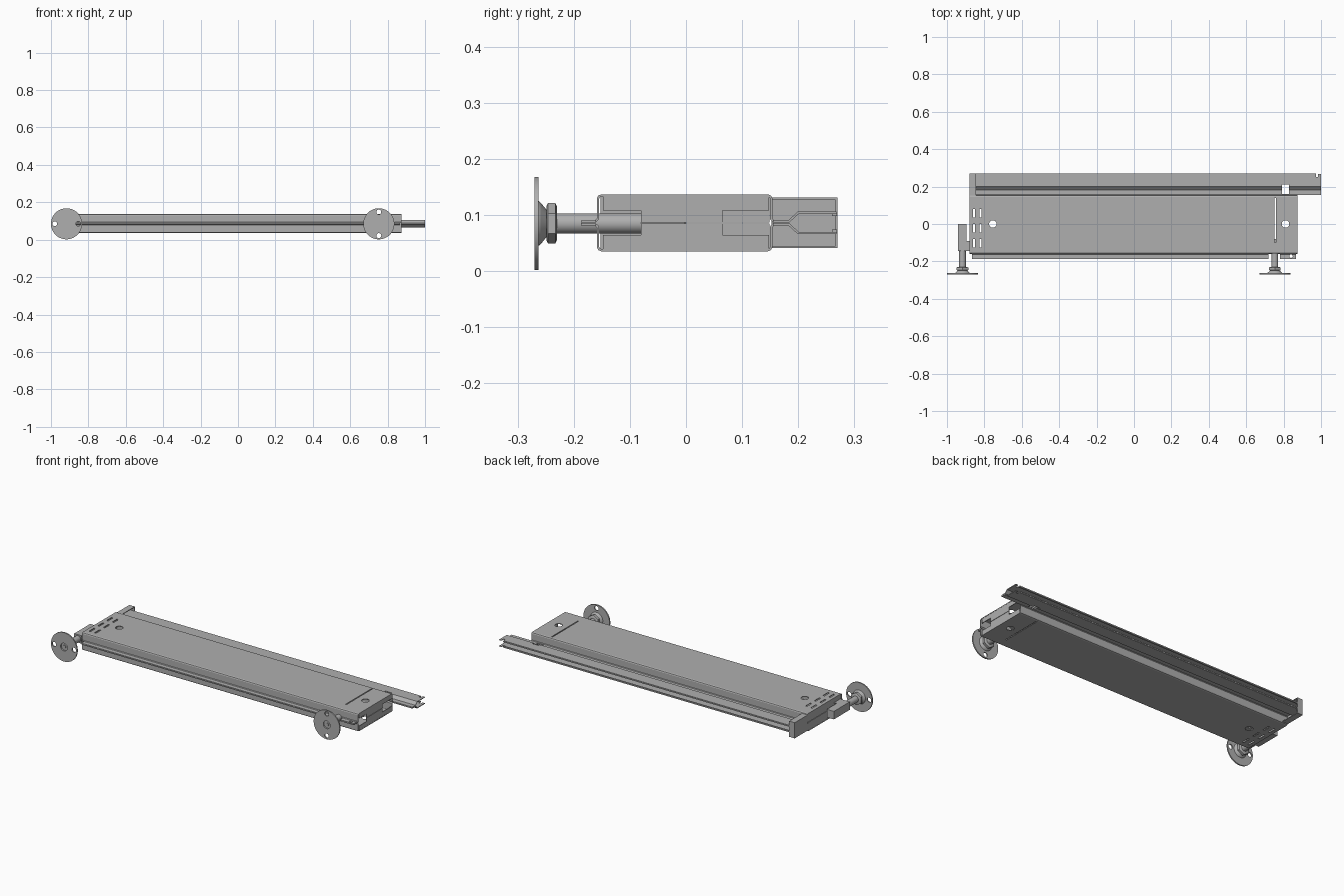
import bpy, bmesh
from math import pi
from mathutils import Matrix, Vector

cube = bpy.data.objects.get("Cube")
if cube:
    bpy.data.objects.remove(cube, do_unlink=True)

ZC = 0.086      # height of the seam between the two sheet halves
T = 0.004       # sheet thickness

steel = bpy.data.materials.new("grey_steel")
steel.use_nodes = True
steel.diffuse_color = (0.43, 0.43, 0.43, 1)
steel.node_tree.nodes["Principled BSDF"].inputs["Base Color"].default_value = (0.43, 0.43, 0.43, 1)


def make(name, bm):
    bmesh.ops.recalc_face_normals(bm, faces=bm.faces)
    mesh = bpy.data.meshes.new(name)
    bm.to_mesh(mesh)
    bm.free()
    ob = bpy.data.objects.new(name, mesh)
    bpy.context.collection.objects.link(ob)
    mesh.materials.append(steel)
    return ob


def add_box(bm, x, y, z):
    size = Vector((x[1] - x[0], y[1] - y[0], z[1] - z[0]))
    mid = Vector((sum(x), sum(y), sum(z))) / 2
    bmesh.ops.create_cube(bm, size=1, matrix=Matrix.Translation(mid) @ Matrix.Diagonal(size).to_4x4())


def boxes(name, *ranges):
    bm = bmesh.new()
    for r in ranges:
        add_box(bm, *r)
    return make(name, bm)


def add_cone(bm, x, z, y0, y1, r0, r1, seg=40):
    # Cone frustum running along y, r0 at y0 and r1 at y1
    m = Matrix.Translation((x, (y0 + y1) / 2, z)) @ Matrix.Rotation(-pi / 2, 4, 'X')
    bmesh.ops.create_cone(bm, cap_ends=True, segments=seg, radius1=r0, radius2=r1, depth=y1 - y0, matrix=m)


def bake(ob):
    # Replace the mesh by its modified result
    dg = bpy.context.evaluated_depsgraph_get()
    ob.data = bpy.data.meshes.new_from_object(ob.evaluated_get(dg))
    ob.modifiers.clear()


def cut(ob, cutters):
    for c in cutters:
        mod = ob.modifiers.new("cut", 'BOOLEAN')
        mod.operation, mod.solver, mod.object = 'DIFFERENCE', 'EXACT', c
    bake(ob)


def discard(cutters):
    for c in cutters:
        bpy.data.objects.remove(c, do_unlink=True)


def sheet(name, profile, x0, x1, side):
    # Folded sheet: profile of (y, height from seam) extruded along x
    bm = bmesh.new()
    a, b = ([bm.verts.new((x, y, ZC + side * h)) for y, h in profile] for x in (x0, x1))
    for i in range(len(profile) - 1):
        bm.faces.new((a[i], a[i + 1], b[i + 1], b[i]))
    ob = make(name, bm)
    mod = ob.modifiers.new("thickness", 'SOLIDIFY')
    mod.thickness, mod.offset, mod.use_even_offset = T, 0, True
    bake(ob)
    return ob


def hole(x, y, r):
    bm = bmesh.new()
    bmesh.ops.create_cone(bm, cap_ends=True, segments=24, radius1=r, radius2=r, depth=1,
                          matrix=Matrix.Translation((x, y, ZC)))
    return make("hole_cutter", bm)


# Long hollow body: two folded halves with a front lip
body = [(-0.187, 0.0024), (-0.162, 0.0024), (-0.157, 0.007), (-0.157, 0.043), (-0.155, 0.047),
        (-0.15, 0.049), (0.145, 0.049), (0.15, 0.047), (0.152, 0.043), (0.152, 0.007),
        (0.156, 0.0024), (0.16, 0.0024)]
full = (0, 0.3)
body_cutters = [
    hole(-0.755, 0, 0.02), hole(0.81, 0, 0.02), hole(0.84, -0.172, 0.009),
    boxes("lip_cutter", *[(x, (-0.3, -0.161), full) for x in ((-0.95, -0.865), (0.72, 0.78), (0.865, 0.95))]),
    boxes("slot_cutter", ((0.752, 0.758), (-0.1, 0.14), full)),
    boxes("vent_cutter", *[((x, x + 0.01), (y, y + 0.045), full)
                           for x in (-0.86, -0.825) for y in (-0.125, -0.045, 0.035)]),
]

# Rear rail: the halves run together, then fork into an open channel
rail = [(0.155, 0.0024), (0.183, 0.0024), (0.2, 0.018), (0.268, 0.018)]
rail_cutters = [boxes("notch_cutter", ((0.79, 0.83), (0.1, 0.21), full)),
                boxes("end_cutter", ((0.974, 0.985), (0.25, 0.3), full))]

for side, label in ((1, "upper"), (-1, "lower")):
    cut(sheet(label + "_body", body, -0.88, 0.875, side), body_cutters)
    cut(sheet(label + "_rail", rail, -0.875, 1.0, side), rail_cutters)
    # Hem at the edge of the rail
    h = ZC + side * 0.0145
    boxes(label + "_rail_hem", ((-0.87, 0.974), (0.26, 0.2695), (h - 0.0025, h + 0.0025)))
    # End flaps of the body, with openings at both corners
    near, mid, far = (ZC + side * k for k in (0.001, 0.022, 0.048))
    low, high = sorted((near, mid)), sorted((mid, far))
    boxes(label + "_end_flap", ((0.87, 0.874), (-0.148, 0.148), high), ((0.87, 0.874), (-0.08, 0.065), low))
    boxes(label + "_left_end", ((-0.879, -0.875), (-0.152, 0.149), sorted((near, far))))
discard(body_cutters + rail_cutters)


# Channel brackets at the left end, open towards the body
def channel(name, x, y, z):
    boxes(name, ((x[0], x[0] + T), y, z), (x, y, (z[0], z[0] + T)), (x, y, (z[1] - T, z[1])),
          (x, (y[1] - T, y[1]), z))


channel("rail_end_cap", (-0.88, -0.845), (0.152, 0.27), (0.041, 0.131))
channel("foot_bracket", (-0.94, -0.895), (-0.145, 0), (0.063, 0.109))
boxes("foot_bracket_front", ((-0.94, -0.895), (-0.145, -0.141), (0.063, 0.109)))
boxes("foot_bracket_tab", ((-0.9, -0.875), (-0.145, -0.09), (0.063, 0.067)),
      ((-0.9, -0.875), (-0.145, -0.09), (0.105, 0.109)))


# Adjustable feet: drilled disc, hub, hex nut and post
def foot(label, x, post_end, offsets):
    z = 0.085
    bm = bmesh.new()
    add_cone(bm, x, z, -0.27, -0.263, 0.083, 0.083, 64)
    disc = make(label + "_foot_disc", bm)
    bm = bmesh.new()
    for dx, dz in offsets:
        add_cone(bm, x + dx, z + dz, -0.3, -0.25, 0.013, 0.013, 24)
    add_cone(bm, x, z, -0.3, -0.25, 0.022, 0.022, 32)
    drill = make("drill_cutter", bm)
    cut(disc, [drill])
    discard([drill])
    parts = {"hub": [(-0.263, -0.259, 0.04, 0.037, 40), (-0.259, -0.245, 0.037, 0.02, 40)],
             "nut": [(-0.249, -0.246, 0.03, 0.036, 6), (-0.246, -0.233, 0.036, 0.036, 6),
                     (-0.233, -0.23, 0.036, 0.03, 6)],
             "post": [(-0.245, post_end, 0.018, 0.018, 32)],
             "screw": [(-0.268, -0.26, 0.009, 0.009, 20)]}
    made = [disc]
    for part, steps in parts.items():
        bm = bmesh.new()
        for y0, y1, r0, r1, seg in steps:
            add_cone(bm, x, z, y0, y1, r0, r1, seg)
        made.append(make(f"{label}_foot_{part}", bm))
    for ob in made:
        bpy.ops.object.select_all(action='DESELECT')
        ob.select_set(True)
        bpy.context.view_layer.objects.active = ob
        bpy.ops.object.shade_smooth_by_angle()


foot("right", -0.917, -0.1, [(-0.063, 0), (0.063, 0)])
foot("left", 0.753, -0.08, [(0, -0.063), (0, 0.063)])
